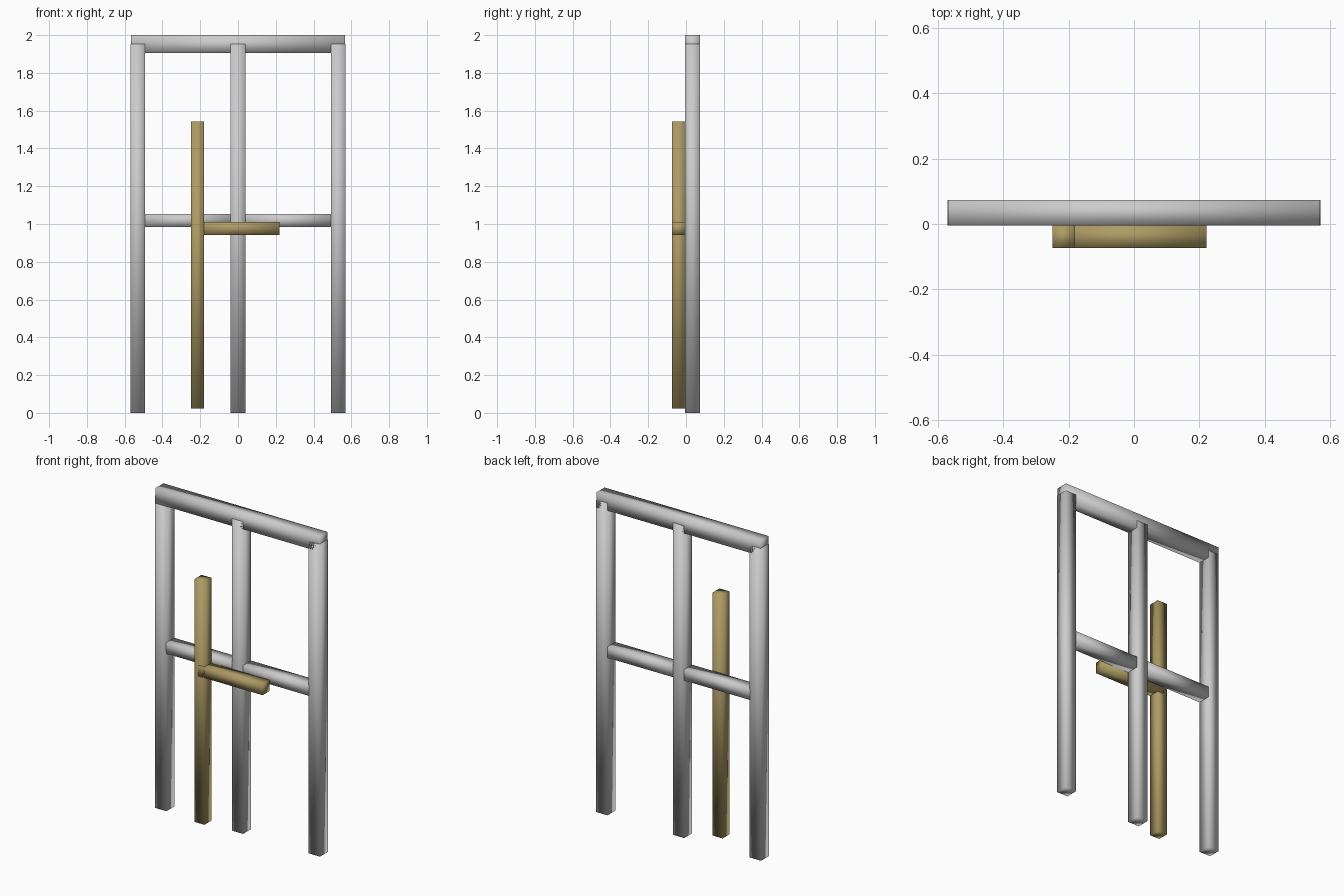
import bpy

if "Cube" in bpy.data.objects:
    bpy.data.objects.remove(bpy.data.objects["Cube"])

gold = bpy.data.materials.new("gold_paint")
gold.diffuse_color = (0.42, 0.33, 0.13, 1)
gold.use_nodes = True
gold.node_tree.nodes["Principled BSDF"].inputs["Base Color"].default_value = gold.diffuse_color


def beam(name, x, y, z, mat=None):
    """Box beam from (min, max) ranges, softly shaded across its edges."""
    ranges = (x, y, z)
    bpy.ops.mesh.primitive_cube_add(size=1, location=[(a + b) / 2 for a, b in ranges])
    ob = bpy.context.object
    ob.name = name
    ob.scale = [b - a for a, b in ranges]
    bpy.ops.object.transform_apply(location=False, rotation=False, scale=True)
    bpy.ops.object.shade_smooth()
    if mat:
        ob.data.materials.append(mat)
    return ob


FRAME_Y = (-0.005, 0.073)
HANDLE_Y = (-0.073, -0.005)
W = 0.039  # half width of a post

# Three upright posts
for name, cx in (("left_post", -0.531), ("middle_post", 0), ("right_post", 0.531)):
    beam(name, (cx - W, cx + W), FRAME_Y, (0, 1.952))

# Top rail, overlapping the post tops
beam("top_rail", (-0.567, 0.567), FRAME_Y, (1.905, 2.0))

# Cross rails between the posts
beam("left_cross_rail", (-0.495, -W), FRAME_Y, (0.985, 1.054))
beam("right_cross_rail", (W, 0.495), FRAME_Y, (0.985, 1.054))

# Gold upright and crossbar in front of the frame
beam("gold_upright", (-0.249, -0.181), HANDLE_Y, (0.024, 1.543), gold)
beam("gold_crossbar", (-0.224, 0.221), HANDLE_Y, (0.942, 1.011), gold)
